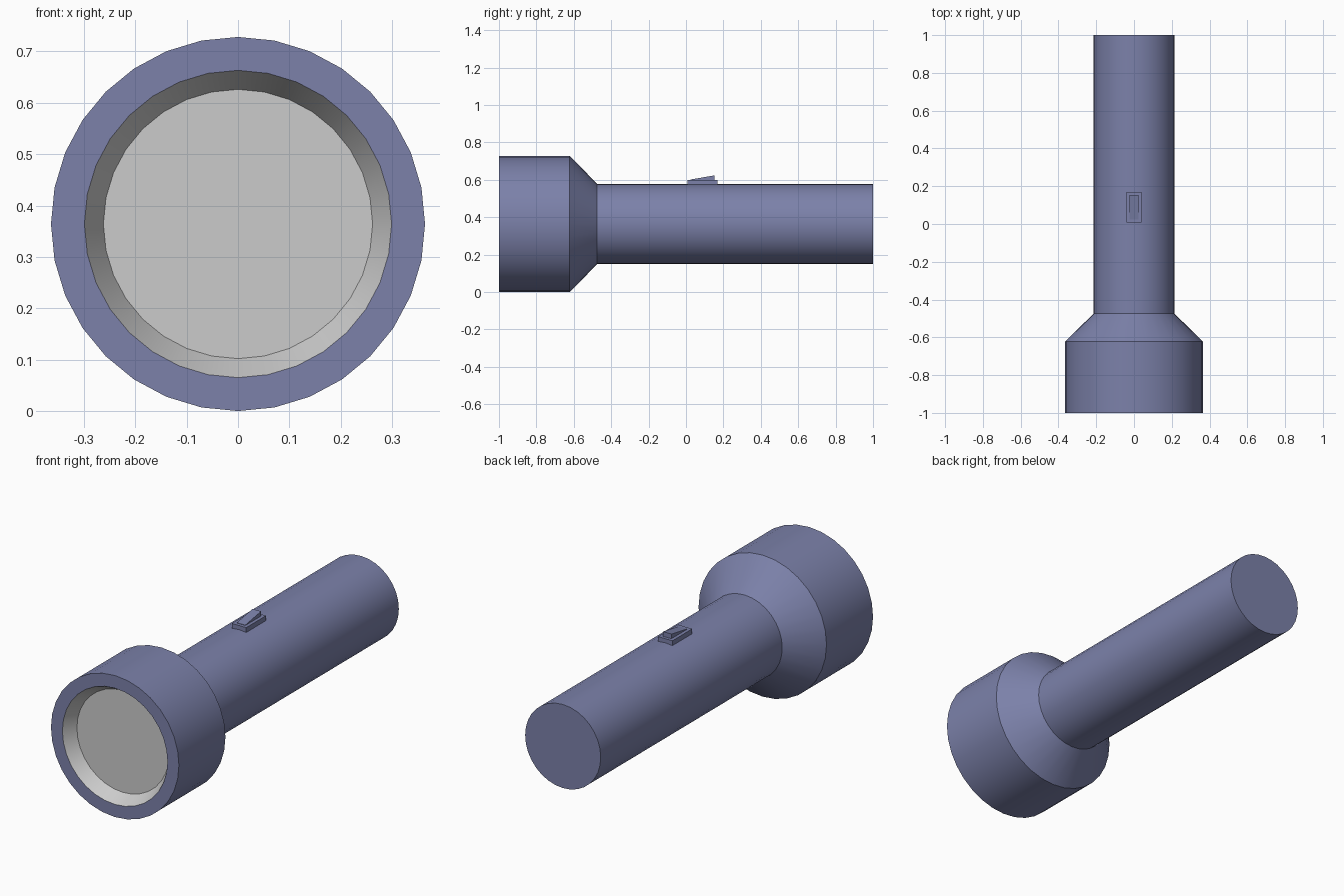
import bpy, bmesh, math

if "Cube" in bpy.data.objects:
    bpy.data.objects.remove(bpy.data.objects["Cube"])

SIDES = 32
AXIS_Z = 0.364

body_mat = bpy.data.materials.new("slate_blue")
body_mat.diffuse_color = (0.2, 0.22, 0.4, 1)
body_mat.use_nodes = True
body_mat.node_tree.nodes["Principled BSDF"].inputs["Base Color"].default_value = body_mat.diffuse_color


def finish(name, bm, mat=None):
    bmesh.ops.recalc_face_normals(bm, faces=bm.faces)
    mesh = bpy.data.meshes.new(name)
    bm.to_mesh(mesh)
    bm.free()
    obj = bpy.data.objects.new(name, mesh)
    bpy.context.collection.objects.link(obj)
    if mat:
        mesh.materials.append(mat)
    bpy.ops.object.select_all(action='DESELECT')
    obj.select_set(True)
    bpy.context.view_layer.objects.active = obj
    bpy.ops.object.shade_smooth_by_angle(angle=math.radians(30))
    return obj


def lathe(name, profile, mat=None, cap_end=False):
    """Revolve (radius, y) points around the torch axis."""
    bm = bmesh.new()
    rings = []
    for r, y in profile:
        angles = [2 * math.pi * i / SIDES for i in range(SIDES)]
        rings.append([bm.verts.new((r * math.sin(a), y, AXIS_Z + r * math.cos(a)))
                      for a in angles])
    for a, b in zip(rings, rings[1:]):
        for i in range(SIDES):
            j = (i + 1) % SIDES
            bm.faces.new((a[i], a[j], b[j], b[i]))
    if cap_end:
        bm.faces.new(rings[-1])
    return finish(name, bm, mat)


def side_prism(name, outline, half_width, mat):
    """Extrude a (y, z) outline symmetrically across x."""
    bm = bmesh.new()
    face = bm.faces.new([bm.verts.new((-half_width, y, z)) for y, z in outline])
    ext = bmesh.ops.extrude_face_region(bm, geom=[face])
    moved = [v for v in ext["geom"] if isinstance(v, bmesh.types.BMVert)]
    bmesh.ops.translate(bm, verts=moved, vec=(2 * half_width, 0, 0))
    return finish(name, bm, mat)


# Housing: front rim, head, tapered collar, barrel and end cap
lathe("torch_body", [(0.299, -1), (0.364, -1), (0.364, -0.622),
                     (0.215, -0.475), (0.215, 1)], body_mat, cap_end=True)

# Recessed bevel and flat lens, both plain grey; normals face the front
reflector = lathe("reflector_and_lens", [(0.299, -1), (0.262, -0.935)], cap_end=True)
lens = max(reflector.data.polygons, key=lambda p: len(p.vertices))
if lens.normal.y > 0:
    reflector.data.flip_normals()

# Switch plate and sloped slider on top of the barrel
side_prism("switch_plate", [(0.008, 0.56), (0.169, 0.56),
                            (0.169, 0.6), (0.008, 0.6)], 0.041, body_mat)
side_prism("switch_slider", [(0.025, 0.59), (0.153, 0.59),
                             (0.153, 0.624), (0.025, 0.602)], 0.024, body_mat)
